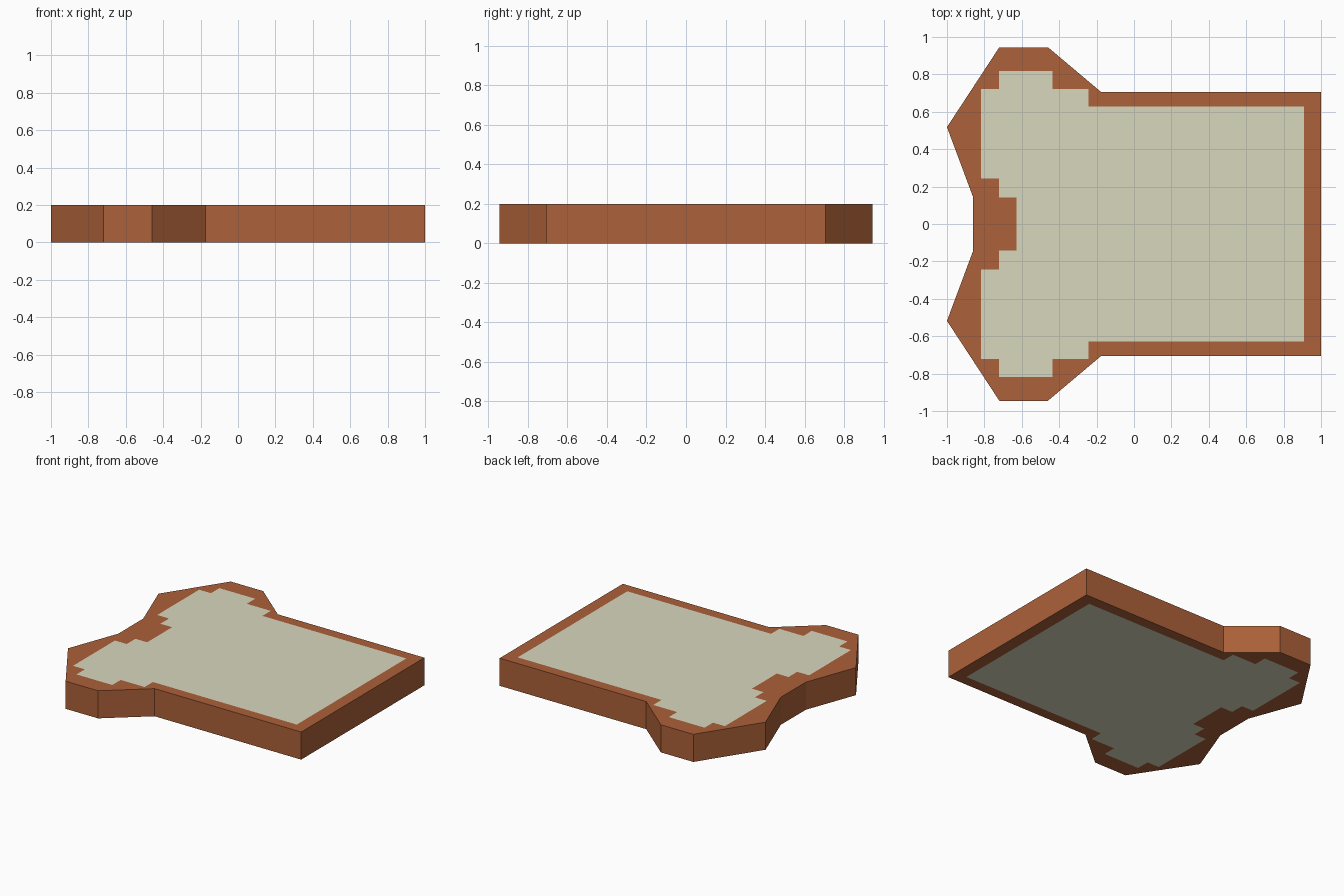
import bpy
import bmesh

if "Cube" in bpy.data.objects:
    bpy.data.objects.remove(bpy.data.objects["Cube"])

HEIGHT = 0.2


def material(name, colour):
    mat = bpy.data.materials.new(name)
    mat.diffuse_color = (*colour, 1)
    mat.use_nodes = True
    mat.node_tree.nodes["Principled BSDF"].inputs["Base Color"].default_value = mat.diffuse_color
    return mat


def mirrored(half):
    """Close a half outline by mirroring it across the x axis."""
    return half + [(x, -y) for x, y in reversed(half)]


# Outer slab outline and stepped inlay outline (upper halves)
outline = mirrored([(1, 0.705), (-0.175, 0.705), (-0.46, 0.945),
                    (-0.72, 0.945), (-1, 0.518), (-0.86, 0.143)])
inlay = mirrored([(0.91, 0.627), (-0.243, 0.627), (-0.243, 0.722),
                  (-0.435, 0.722), (-0.435, 0.818), (-0.722, 0.818),
                  (-0.722, 0.722), (-0.817, 0.722), (-0.817, 0.242),
                  (-0.722, 0.242), (-0.722, 0.143), (-0.628, 0.143)])

bm = bmesh.new()


def add_loop(points, z):
    verts = [bm.verts.new((x, y, z)) for x, y in points]
    edges = [bm.edges.new((v, verts[i - 1])) for i, v in enumerate(verts)]
    return verts, edges


# Top and bottom: a brown border around a flush pale inlay
rims = []
for z in (0, HEIGHT):
    outer_verts, outer_edges = add_loop(outline, z)
    inner_verts, inner_edges = add_loop(inlay, z)
    bmesh.ops.triangle_fill(bm, edges=outer_edges + inner_edges, use_beauty=True)
    bm.faces.new(inner_verts).material_index = 1
    rims.append(outer_verts)

# Side walls
low, high = rims
for i in range(len(low)):
    bm.faces.new((low[i - 1], low[i], high[i], high[i - 1]))

bmesh.ops.recalc_face_normals(bm, faces=bm.faces[:])
mesh = bpy.data.meshes.new("slab")
bm.to_mesh(mesh)
bm.free()
mesh.materials.append(material("rust brown", (0.413, 0.119, 0.041)))
mesh.materials.append(material("pale sage", (0.694, 0.686, 0.515)))
slab = bpy.data.objects.new("slab", mesh)
bpy.context.collection.objects.link(slab)
